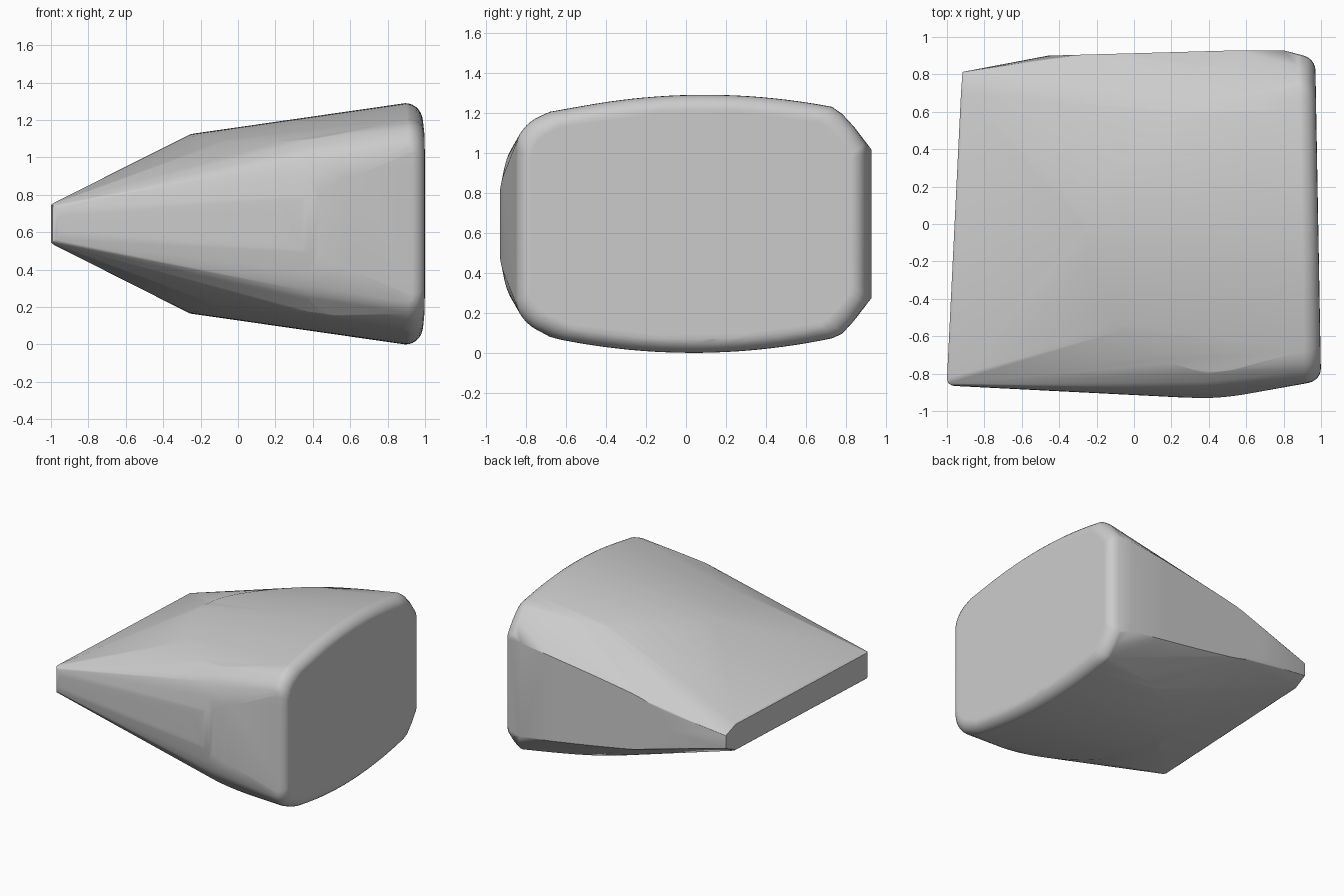
import bpy, bmesh, math
from mathutils import Vector
from mathutils.geometry import interpolate_bezier

if "Cube" in bpy.data.objects:
    bpy.data.objects.remove(bpy.data.objects["Cube"])

MID = 0.645  # height of the horizontal symmetry plane


def smooth(pts, n=5):
    """Smooth curve through a few guide points."""
    v = [Vector(p) for p in pts]
    out = [v[0]]
    for i in range(len(v) - 1):
        a, b = v[i], v[i + 1]
        length = (b - a).length / 3
        ta = (b - v[max(i - 1, 0)]).normalized() * length
        tb = (v[min(i + 2, len(v) - 1)] - a).normalized() * length
        out += interpolate_bezier(a, a + ta, b - tb, b, n + 1)[1:]
    return out


def crown(x, y, side):
    """Half height of the domed top (side 1) or bottom (side -1)."""
    return 0.645 + 0.143 * (x - 0.9) - 0.15 * (y - 0.065 - 0.03 * side) ** 2


def end_x(y):
    """The blunt right end leans slightly."""
    return 0.985 - 0.018 * y


points = []


def add(x, y, d, side):
    points.append((x, y, MID + side * d))


# Guide curves: dome border (x, y), front bulge (y, d), back panel border (x, d)
dome = smooth([(0.88, -0.68, 0), (0.6, -0.77, 0), (0.35, -0.78, 0), (0.1, -0.7, 0),
               (-0.1, -0.53, 0), (-0.22, -0.29, 0), (-0.26, -0.05, 0), (-0.21, 0.13, 0),
               (-0.08, 0.3, 0), (0.1, 0.47, 0), (0.3, 0.61, 0), (0.6, 0.7, 0), (0.88, 0.73, 0)])
bulge = smooth([(-0.93, 0, 0), (-0.925, 0.15, 0), (-0.908, 0.28, 0), (-0.87, 0.38, 0), (-0.8, 0.45, 0)])
front_line = smooth([(0.25, -0.927, 0), (0.4, -0.93, 0), (0.55, -0.917, 0), (0.7, -0.89, 0), (0.88, -0.853, 0)])
back_panel = smooth([(-0.46, 0, 0), (-0.44, 0.08, 0), (-0.38, 0.14, 0), (-0.25, 0.2, 0),
                     (0, 0.25, 0), (0.5, 0.33, 0), (0.8, 0.37, 0)])
front_corner = smooth([(-0.85, 0, 0), (-0.85, 0.38, 0), (-0.83, 0.45, 0), (-0.77, 0.515, 0), (-0.68, 0.56, 0)])

for side in (1, -1):
    # Domed top and bottom
    for p in dome:
        add(p.x, p.y, crown(p.x, p.y, side), side)
    # Curved front wall
    for p in bulge:
        add(0.38, p.x, p.y, side)
    for p in front_line:
        k = (p.x - 0.25) / 0.63
        add(p.x, p.y, 0.1 + 0.27 * k, side)
    # Flat back wall
    for p in back_panel:
        add(p.x, 0.9 + 0.028 * min((p.x + 0.46) / 1.0, 1), p.y, side)
    # Rounded blunt end: rings shrinking along a quarter circle
    outline = [(p.x, p.y) for p in front_corner]
    outline += [(y, crown(0.9, y, side)) for y in [-0.68 + 1.41 * i / 24 for i in range(1, 25)]]
    outline += [(0.78, 0.55), (0.84, 0.485), (0.9, 0.4), (0.905, 0.36), (0.905, 0)]
    for i in range(8):
        a = math.pi / 2 * i / 7
        inset = 0.08 * (1 - math.cos(a))
        for y, d in outline:
            y2 = y * (1 - inset / 0.88)
            add(end_x(y2) - 0.09 * (1 - math.sin(a)), y2, d * (1 - inset / 0.6), side)
    # Thin left edge with rounded front tip and clipped back corner
    for x, y, d in ((-1, -0.83, 0.1), (-0.992, -0.852, 0.1), (-0.975, -0.862, 0.085),
                    (-0.96, -0.866, 0.04), (-0.985, -0.82, 0.112), (-0.925, 0.7, 0.1),
                    (-0.91, 0.7, 0.112), (-0.917, 0.813, 0.05), (-0.9, 0.815, 0.055)):
        add(x, y, d, side)

# Wrap the guide points in one taut skin
bm = bmesh.new()
for p in points:
    bm.verts.new(p)
bmesh.ops.remove_doubles(bm, verts=bm.verts, dist=0.002)
bmesh.ops.convex_hull(bm, input=bm.verts)
bmesh.ops.delete(bm, geom=[v for v in bm.verts if not v.link_faces], context='VERTS')
bmesh.ops.dissolve_limit(bm, angle_limit=math.radians(0.5), verts=bm.verts, edges=bm.edges)
bmesh.ops.recalc_face_normals(bm, faces=bm.faces)
mesh = bpy.data.meshes.new("wedge_body")
bm.to_mesh(mesh)
bm.free()

body = bpy.data.objects.new("wedge_body", mesh)
bpy.context.collection.objects.link(body)
grey = bpy.data.materials.new("grey")
grey.diffuse_color = (0.6, 0.6, 0.6, 1)
grey.use_nodes = True
grey.node_tree.nodes["Principled BSDF"].inputs["Base Color"].default_value = grey.diffuse_color
mesh.materials.append(grey)

bpy.context.view_layer.objects.active = body
body.select_set(True)
bpy.ops.object.shade_smooth_by_angle(angle=math.radians(30))
weighted = body.modifiers.new("weighted_normals", 'WEIGHTED_NORMAL')
weighted.keep_sharp = True
